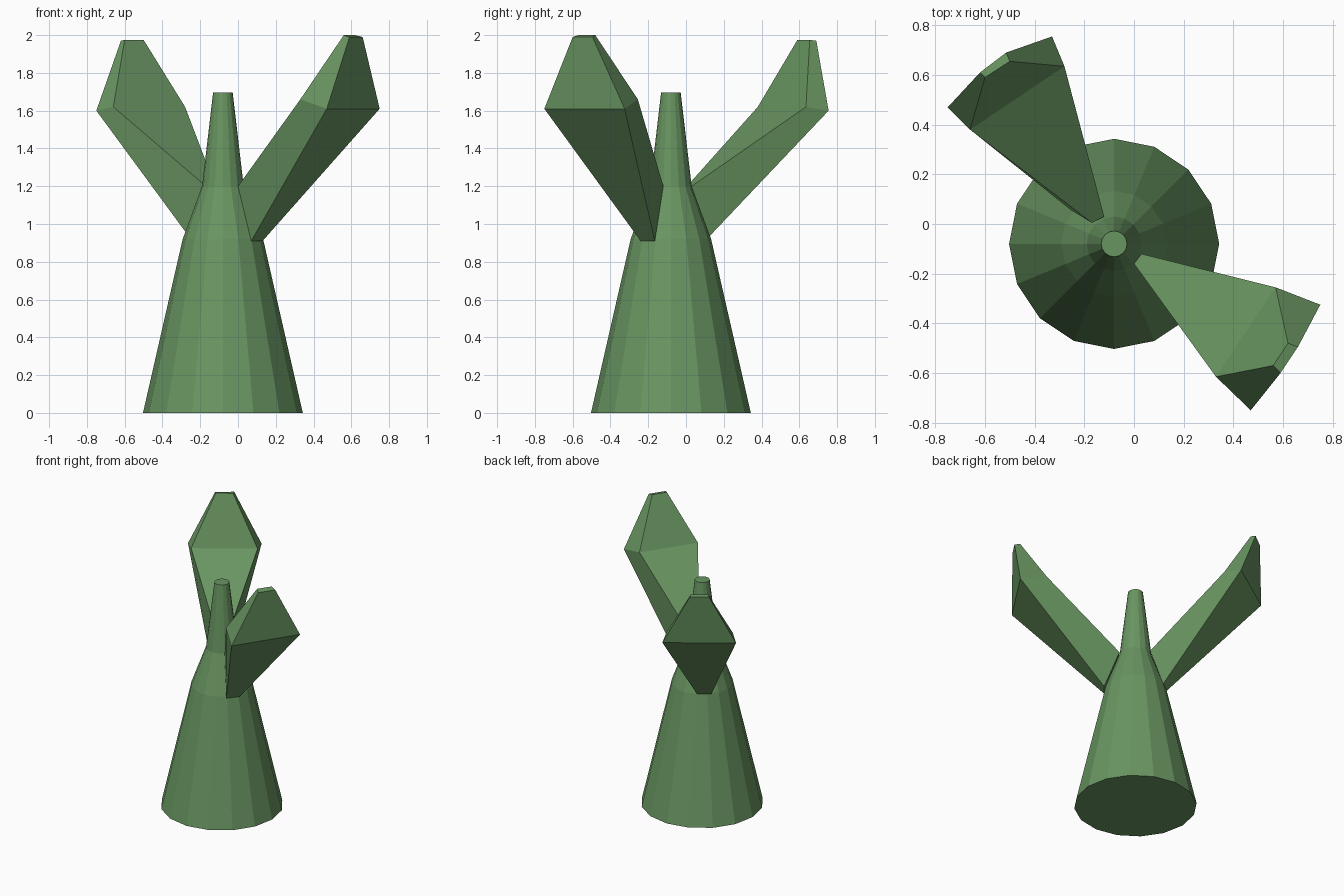
import bpy
import bmesh
import math

cube = bpy.data.objects.get("Cube")
if cube:
    bpy.data.objects.remove(cube, do_unlink=True)

green = bpy.data.materials.new("leaf_green")
green.use_nodes = True
colour = (0.14, 0.30, 0.12, 1)
green.diffuse_color = colour
green.node_tree.nodes["Principled BSDF"].inputs["Base Color"].default_value = colour


def loft(name, rings):
    """Skin matching rings of points and cap both ends."""
    bm = bmesh.new()
    loops = [[bm.verts.new(p) for p in ring] for ring in rings]
    count = len(loops[0])
    for low, high in zip(loops, loops[1:]):
        for i in range(count):
            j = (i + 1) % count
            bm.faces.new((low[i], low[j], high[j], high[i]))
    bm.faces.new(loops[0][::-1])
    bm.faces.new(loops[-1])
    bmesh.ops.recalc_face_normals(bm, faces=bm.faces)
    mesh = bpy.data.meshes.new(name)
    bm.to_mesh(mesh)
    bm.free()
    mesh.materials.append(green)
    obj = bpy.data.objects.new(name, mesh)
    bpy.context.collection.objects.link(obj)
    return obj


# Tapered trunk: radius and height of each sixteen-sided ring
SIDES = 16
CENTRE = -0.08
profile = [(0.423, 0), (0.213, 0.92), (0.11, 1.2), (0.052, 1.695)]
loft("trunk", [
    [(CENTRE + r * math.cos(math.tau * i / SIDES),
      CENTRE + r * math.sin(math.tau * i / SIDES), z) for i in range(SIDES)]
    for r, z in profile])

# Flared arms: base, widest and tip rings, each two upper then two outer corners
loft("left_arm", [
    [(0.00, -0.16, 1.2), (0.03, -0.12, 1.2), (0.13, -0.165, 0.91), (0.07, -0.24, 0.91)],
    [(0.33, -0.615, 1.66), (0.57, -0.255, 1.66), (0.75, -0.325, 1.61), (0.47, -0.75, 1.61)],
    [(0.56, -0.57, 2.0), (0.62, -0.48, 2.0), (0.66, -0.495, 1.99), (0.59, -0.60, 1.99)],
])
loft("right_arm", [
    [(-0.17, 0.005, 1.2), (-0.12, 0.03, 1.2), (-0.17, 0.11, 0.92), (-0.25, 0.053, 0.92)],
    [(-0.66, 0.38, 1.62), (-0.28, 0.635, 1.62), (-0.33, 0.755, 1.6), (-0.75, 0.47, 1.6)],
    [(-0.60, 0.59, 1.975), (-0.50, 0.655, 1.975), (-0.515, 0.69, 1.97), (-0.62, 0.61, 1.97)],
])
